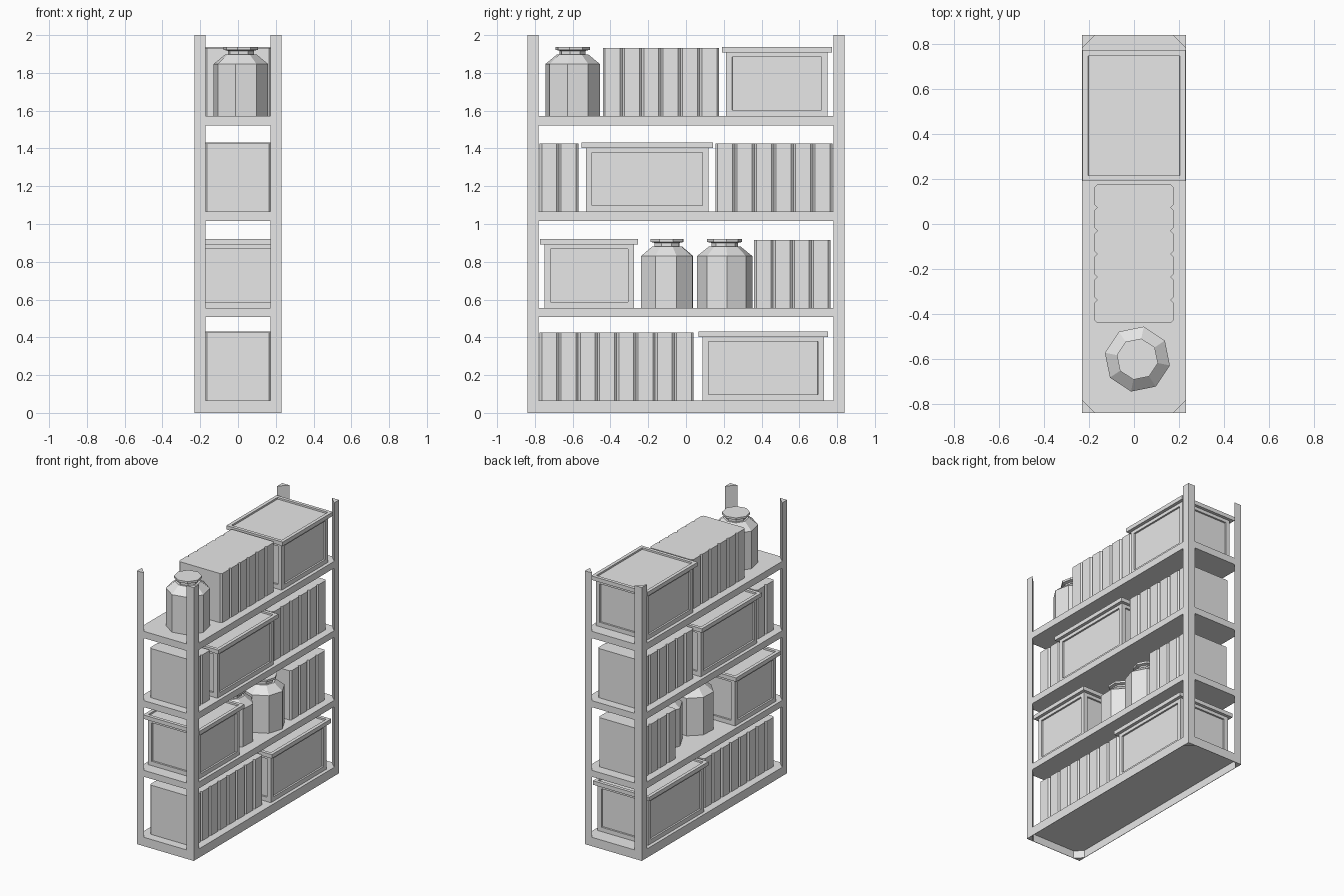
import bpy, bmesh, math

if "Cube" in bpy.data.objects:
    bpy.data.objects.remove(bpy.data.objects["Cube"], do_unlink=True)

# Single plain grey
grey = bpy.data.materials.new("plain_grey")
grey.use_nodes = True
grey.diffuse_color = (0.8, 0.8, 0.8, 1)
grey.node_tree.nodes["Principled BSDF"].inputs["Base Color"].default_value = (0.8, 0.8, 0.8, 1)


def finish(name, bm):
    bmesh.ops.recalc_face_normals(bm, faces=bm.faces)
    mesh = bpy.data.meshes.new(name)
    bm.to_mesh(mesh)
    bm.free()
    mesh.materials.append(grey)
    obj = bpy.data.objects.new(name, mesh)
    bpy.context.collection.objects.link(obj)
    return obj


def loft(bm, rings):
    """Closed solid through rings of (outline, height)."""
    loops = [[bm.verts.new((x, y, z)) for x, y in outline] for outline, z in rings]
    n = len(loops[0])
    for low, high in zip(loops, loops[1:]):
        for i in range(n):
            j = (i + 1) % n
            bm.faces.new((low[i], low[j], high[j], high[i]))
    bm.faces.new(loops[0][::-1])
    bm.faces.new(loops[-1])
    bmesh.ops.recalc_face_normals(bm, faces=bm.faces)


def block(bm, half_x, y0, y1, z0, z1):
    outline = [(-half_x, y0), (half_x, y0), (half_x, y1), (-half_x, y1)]
    loft(bm, [(outline, z0), (outline, z1)])


def recess(bm, chosen, border, depth):
    """Sink a framed panel into every face that passes the test."""
    bm.normal_update()
    faces = [f for f in bm.faces if chosen(f.normal)]
    bmesh.ops.inset_individual(bm, faces=faces, thickness=border)
    bmesh.ops.inset_individual(bm, faces=faces, thickness=0.001, depth=-depth)


HALF_X, HALF_Y, POST = 0.23, 0.84, 0.058
SHELVES = [(0.0, 0.065), (0.508, 0.555), (1.017, 1.065), (1.522, 1.572)]
CONTENT_HEIGHT = 0.36


# Triangular corner posts
def add_post(name, sx, sy):
    bm = bmesh.new()
    x, y = sx * HALF_X, sy * HALF_Y
    outline = [(x, y), (x - sx * POST, y), (x, y - sy * POST)]
    loft(bm, [(outline, 0), (outline, 2)])
    finish(name, bm)


for sx, side in ((1, "left"), (-1, "right")):
    for sy, end in ((-1, "front"), (1, "back")):
        add_post(f"{end}_{side}_post", sx, sy)

# Shelf boards, the lowest hollow underneath
for i, (z0, z1) in enumerate(SHELVES):
    bm = bmesh.new()
    block(bm, HALF_X, -HALF_Y, HALF_Y, z0, z1)
    if i == 0:
        recess(bm, lambda n: n.z < -0.9, 0.004, 0.055)
    finish(f"shelf_{i + 1}", bm)


# Rows of books with bevelled spines
def add_books(level, y0, y1, count):
    z = SHELVES[level][1]
    width = (y1 - y0) / count
    spine, edge, cut = 0.175, -0.175, 0.012
    for i in range(count):
        a, b = y0 + i * width, y0 + (i + 1) * width
        outline = [(edge + cut, a), (spine - cut, a), (spine, a + cut), (spine, b - cut),
                   (spine - cut, b), (edge + cut, b), (edge, b - cut), (edge, a + cut)]
        bm = bmesh.new()
        loft(bm, [(outline, z), (outline, z + CONTENT_HEIGHT)])
        finish(f"book_{level + 1}_{i + 1}", bm)


# Storage boxes with sunken side panels and a framed lid
def add_box(level, y0, y1):
    z = SHELVES[level][1]
    bm = bmesh.new()
    block(bm, 0.205, y0, y1, z, z + 0.345)
    recess(bm, lambda n: abs(n.z) < 0.1, 0.045, 0.012)
    finish(f"storage_box_{level + 1}", bm)
    bm = bmesh.new()
    block(bm, 0.228, y0 - 0.022, y1 + 0.022, z + 0.337, z + 0.366)
    recess(bm, lambda n: n.z > 0.9, 0.035, 0.012)
    finish(f"storage_box_lid_{level + 1}", bm)


# Eight-sided jars: (radius, height) profile from base to lid
JAR = [(0.147, 0), (0.147, 0.275), (0.085, 0.325), (0.07, 0.325),
       (0.07, 0.345), (0.093, 0.35), (0.093, 0.365)]


def add_jar(level, x, y, turn):
    z = SHELVES[level][1]
    angles = [math.radians(turn + 45 * k) for k in range(8)]
    rings = [([(x + r * math.cos(a), y + r * math.sin(a)) for a in angles], z + h)
             for r, h in JAR]
    bm = bmesh.new()
    loft(bm, rings)
    finish(f"jar_{level + 1}", bm)


add_books(0, -0.775, 0.04, 8)
add_box(0, 0.087, 0.73)

add_box(1, -0.75, -0.275)
add_jar(1, 0.02, -0.1, 20)
add_jar(1, 0.06, 0.205, 5)
add_books(1, 0.36, 0.765, 4)

add_books(2, -0.775, -0.57, 2)
add_box(2, -0.53, 0.12)
add_books(2, 0.155, 0.775, 6)

add_jar(3, 0.015, -0.6, 34)
add_books(3, -0.44, 0.175, 6)
add_box(3, 0.213, 0.75)
